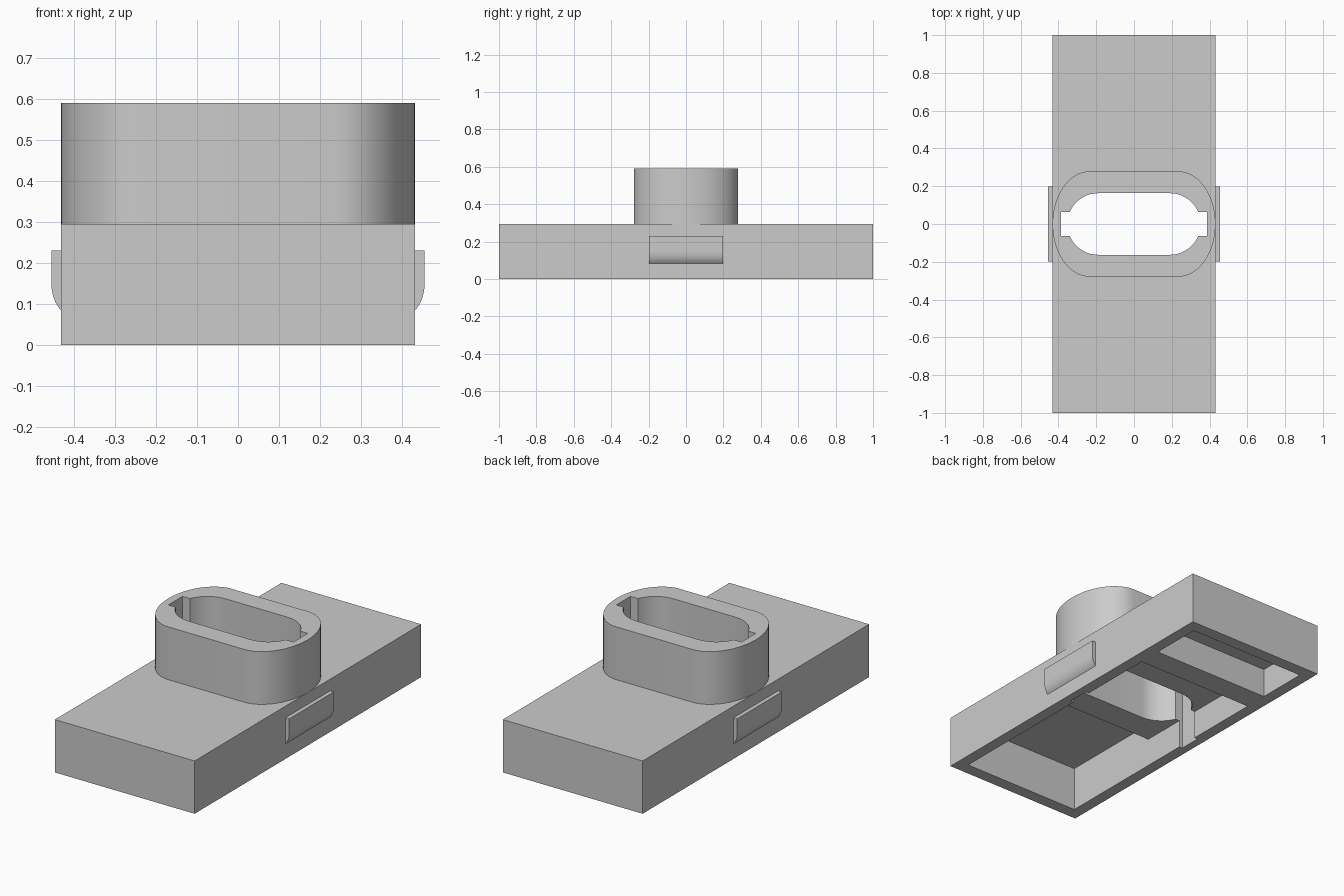
import bpy, bmesh, math
from mathutils import Vector

if "Cube" in bpy.data.objects:
    bpy.data.objects.remove(bpy.data.objects["Cube"], do_unlink=True)

grey = bpy.data.materials.new("light_grey")
grey.use_nodes = True
colour = (0.6, 0.6, 0.6, 1)
grey.diffuse_color = colour
grey.node_tree.nodes["Principled BSDF"].inputs["Base Color"].default_value = colour

HALF_X, BASE_TOP, NECK_TOP = 0.432, 0.295, 0.59
INNER_X = 0.367


def prism(name, outline, axis, start, end):
    """Extrude a closed 2D outline along x, y or z."""
    place = {
        "x": lambda a, b: Vector((start, a, b)),
        "y": lambda a, b: Vector((a, start, b)),
        "z": lambda a, b: Vector((a, b, start)),
    }[axis]
    direction = Vector([float(axis == k) for k in "xyz"]) * (end - start)
    bm = bmesh.new()
    face = bm.faces.new([bm.verts.new(place(a, b)) for a, b in outline])
    top = bmesh.ops.extrude_face_region(bm, geom=[face])["geom"]
    moved = [v for v in top if isinstance(v, bmesh.types.BMVert)]
    bmesh.ops.translate(bm, verts=moved, vec=direction)
    bmesh.ops.recalc_face_normals(bm, faces=bm.faces)
    mesh = bpy.data.meshes.new(name)
    bm.to_mesh(mesh)
    bm.free()
    mesh.materials.append(grey)
    obj = bpy.data.objects.new(name, mesh)
    bpy.context.collection.objects.link(obj)
    return obj


def rect(a0, a1, b0, b1):
    return [(a0, b0), (a1, b0), (a1, b1), (a0, b1)]


def slot(flat, rx, ry, steps=24):
    """Long outline with two elliptical ends."""
    pts = []
    for side, first in ((1, -math.pi / 2), (-1, math.pi / 2)):
        for i in range(steps + 1):
            t = first + math.pi * i / steps
            pts.append((side * flat + rx * math.cos(t), ry * math.sin(t)))
    return pts


def combine(target, tool, operation):
    mod = target.modifiers.new(operation.lower(), "BOOLEAN")
    mod.operation, mod.object, mod.solver = operation, tool, "EXACT"
    bpy.context.view_layer.objects.active = target
    bpy.ops.object.modifier_apply(modifier=mod.name)
    bpy.data.objects.remove(tool, do_unlink=True)


# Base block with the raised oval neck
housing = prism("housing", rect(-HALF_X, HALF_X, -1, 1), "z", 0, BASE_TOP)
neck = prism("neck", slot(0.235, 0.1965, 0.279), "z", 0.2, NECK_TOP)
combine(housing, neck, "UNION")

# Stepped main cavity and the small end pocket, leaving a cross bar between
main_profile = [(-0.93, -0.1), (-0.93, 0.25), (-0.32, 0.25),
                (-0.32, 0.16), (0.5, 0.16), (0.5, -0.1)]
pocket_profile = rect(0.635, 0.93, -0.1, 0.165)
for name, profile in (("main_cavity", main_profile), ("end_pocket", pocket_profile)):
    combine(housing, prism(name, profile, "x", -INNER_X, INNER_X), "DIFFERENCE")

# Through slot with a key notch at each end
combine(housing, prism("slot_cut", slot(0.19, 0.163, 0.163), "z", -0.1, 1), "DIFFERENCE")
combine(housing, prism("notch_cut", rect(-0.387, 0.387, -0.063, 0.063), "z", -0.1, 1), "DIFFERENCE")

# Side clips with a rounded lower lead-in
for side, name in ((1, "left_clip"), (-1, "right_clip")):
    clip = [(side * HALF_X, 0.23), (side * 0.455, 0.23)]
    for i in range(9):
        t = math.radians(55) * i / 8
        clip.append((side * (0.401 + 0.054 * math.cos(t)), 0.15 - 0.08 * math.sin(t)))
    clip.append((side * HALF_X, 0.0845))
    prism(name, clip, "y", -0.198, 0.198)

# Smooth only the curved walls
for obj in list(bpy.context.scene.objects):
    if obj.type == "MESH":
        bpy.ops.object.select_all(action="DESELECT")
        obj.select_set(True)
        bpy.context.view_layer.objects.active = obj
        bpy.ops.object.shade_smooth_by_angle(angle=math.radians(30))
